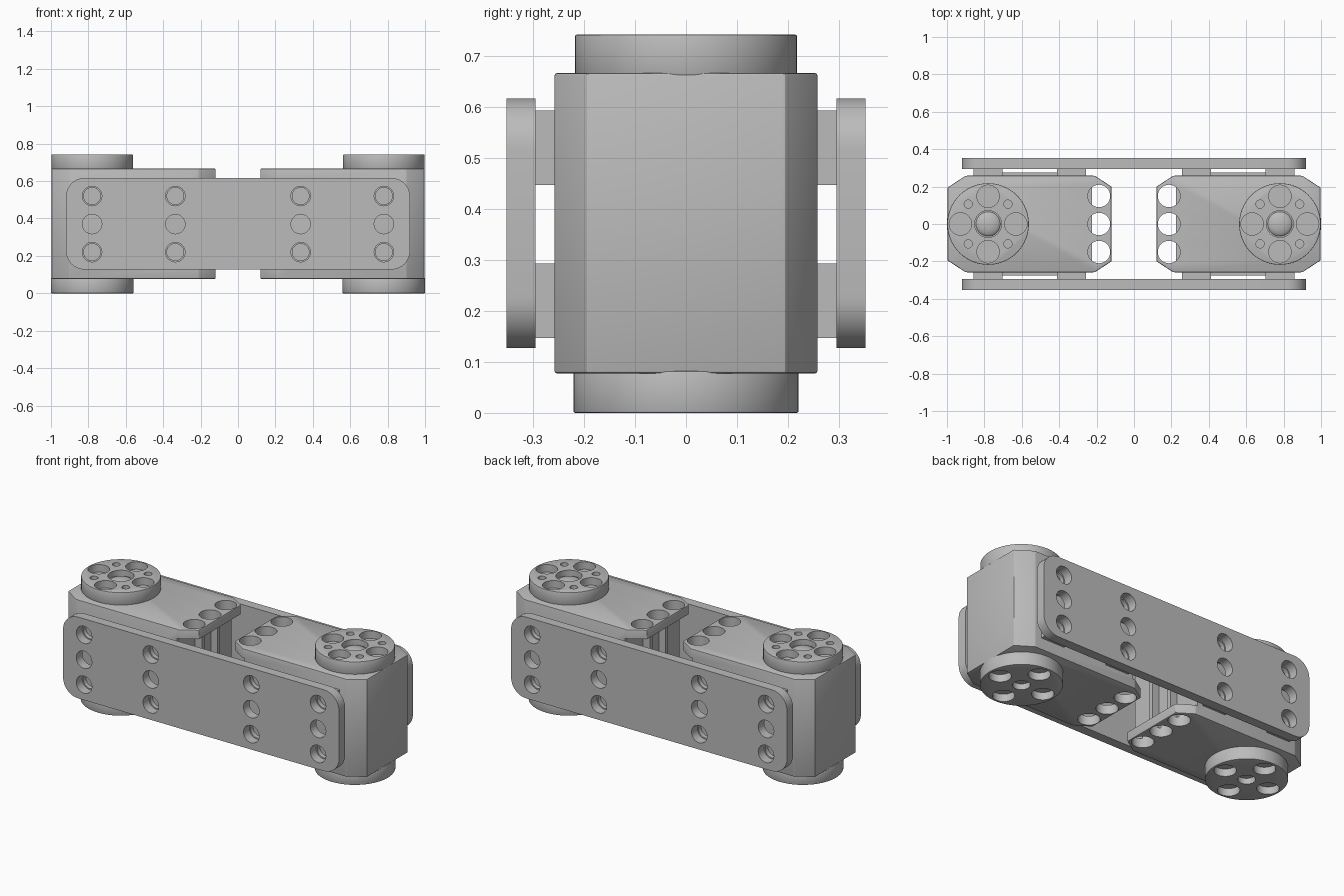
import bpy, bmesh
from math import cos, sin, pi, radians
from mathutils import Matrix

cube = bpy.data.objects.get("Cube")
if cube:
    bpy.data.objects.remove(cube, do_unlink=True)

grey = bpy.data.materials.new("satin grey")
grey.use_nodes = True
grey.diffuse_color = (0.5, 0.5, 0.5, 1)
grey.node_tree.nodes["Principled BSDF"].inputs["Base Color"].default_value = (0.5, 0.5, 0.5, 1)

BOTTOM, TOP = 0.077, 0.667          # housing faces
MID = (BOTTOM + TOP) / 2
AXLE = 0.78                         # disc centre along x
ROWS = (0.22, 0.37, 0.52)           # plate hole heights
COLS = (0.335, 0.78)                # plate hole positions along x


def finish(name, bm):
    bmesh.ops.recalc_face_normals(bm, faces=bm.faces)
    me = bpy.data.meshes.new(name)
    bm.to_mesh(me)
    bm.free()
    ob = bpy.data.objects.new(name, me)
    bpy.context.collection.objects.link(ob)
    me.materials.append(grey)
    return ob


def activate(ob):
    bpy.ops.object.select_all(action='DESELECT')
    ob.select_set(True)
    bpy.context.view_layer.objects.active = ob


def smooth(ob):
    activate(ob)
    bpy.ops.object.shade_smooth_by_angle(angle=radians(30))


def add_cyl(bm, x, y, z, r, depth, axis='Z', segs=32):
    turn = Matrix.Rotation(pi / 2, 4, 'X') if axis == 'Y' else Matrix()
    bmesh.ops.create_cone(bm, cap_ends=True, segments=segs, radius1=r, radius2=r,
                          depth=depth, matrix=Matrix.Translation((x, y, z)) @ turn)


def add_box(bm, x0, x1, y0, y1, z0, z1):
    m = Matrix.Translation(((x0 + x1) / 2, (y0 + y1) / 2, (z0 + z1) / 2))
    bmesh.ops.create_cube(bm, size=1, matrix=m @ Matrix.Diagonal(
        (abs(x1 - x0), abs(y1 - y0), abs(z1 - z0), 1)))


def prism(name, points, height):
    """Extrude a closed 3D outline along a vector."""
    bm = bmesh.new()
    face = bm.faces.new([bm.verts.new(p) for p in points])
    top = bmesh.ops.extrude_face_region(bm, geom=[face])
    verts = [v for v in top["geom"] if isinstance(v, bmesh.types.BMVert)]
    bmesh.ops.translate(bm, verts=verts, vec=height)
    return finish(name, bm)


def bevel(ob, width, segments=2):
    mod = ob.modifiers.new("edge", 'BEVEL')
    mod.width, mod.segments, mod.limit_method = width, segments, 'ANGLE'
    activate(ob)
    bpy.ops.object.modifier_apply(modifier=mod.name)


def cut(ob, cutter_bm):
    cutter = finish("cutter", cutter_bm)
    cutter.hide_render = True
    mod = ob.modifiers.new("cut", 'BOOLEAN')
    mod.operation, mod.object, mod.solver = 'DIFFERENCE', cutter, 'EXACT'
    activate(ob)
    bpy.ops.object.modifier_apply(modifier=mod.name)
    bpy.data.objects.remove(cutter, do_unlink=True)


def housing(side, s):
    # chamfered outline, mirrored in y
    half = [(0.12, 0.2), (0.21, 0.258), (0.9, 0.258), (0.997, 0.195)]
    outline = half + [(x, -y) for x, y in reversed(half)]
    ob = prism(side + "_housing", [(s * x, y, BOTTOM) for x, y in outline], (0, 0, TOP - BOTTOM))
    bevel(ob, 0.006)
    # open space between the two flanges
    gap = bmesh.new()
    add_box(gap, s * 0.05, s * 0.225, -0.4, 0.4, BOTTOM + 0.055, TOP - 0.055)
    cut(ob, gap)
    # flange holes
    holes = bmesh.new()
    for y in (-0.15, 0, 0.15):
        for z in (BOTTOM, TOP):
            add_cyl(holes, s * 0.187, y, z, 0.06, 0.14)
    cut(ob, holes)
    smooth(ob)
    # ribs on the inner wall
    bm = bmesh.new()
    for y in (-0.075, 0.075):
        add_box(bm, s * 0.18, s * 0.23, y - 0.013, y + 0.013, BOTTOM + 0.05, TOP - 0.05)
    finish(side + "_inner_ribs", bm)


def disc(side, s, name, z0, z1, r, outer_z, hub_r):
    bm = bmesh.new()
    add_cyl(bm, s * AXLE, 0, (z0 + z1) / 2, r, z1 - z0, segs=64)
    ob = finish(side + name, bm)
    bevel(ob, 0.004)
    bm = bmesh.new()
    add_cyl(bm, s * AXLE, 0, outer_z, hub_r, 0.07)
    for i in range(4):
        a = i * pi / 2
        add_cyl(bm, s * AXLE + 0.148 * cos(a), 0.148 * sin(a), outer_z, 0.06, 0.09)
        if name == "_top_disc":
            b = a + pi / 4
            add_cyl(bm, s * AXLE + 0.15 * cos(b), 0.15 * sin(b), outer_z, 0.022, 0.06, segs=20)
    cut(ob, bm)
    smooth(ob)


def hub_screw(side, s):
    # low dome at the bottom of the hub hole
    bm = bmesh.new()
    bmesh.ops.create_uvsphere(bm, u_segments=32, v_segments=16, radius=0.068,
                              matrix=Matrix.Translation((s * AXLE, 0, 0.7)) @ Matrix.Diagonal((1, 1, 0.4, 1)))
    smooth(finish(side + "_hub_screw", bm))


def mounts(side, s, end, t):
    # square pads behind the plate holes
    bm = bmesh.new()
    for x in COLS:
        for z in (ROWS[0], ROWS[2]):
            add_box(bm, s * (x - 0.078), s * (x + 0.078), t * 0.25, t * 0.296, z - 0.073, z + 0.073)
    ob = finish(side + end + "_mount_pads", bm)
    holes = bmesh.new()
    for x in COLS:
        for z in (ROWS[0], ROWS[2]):
            add_cyl(holes, s * x, t * 0.3, z, 0.045, 0.06, 'Y')
    cut(ob, holes)
    smooth(ob)
    # thin strips joining the pads
    bm = bmesh.new()
    for z in (ROWS[0], ROWS[2]):
        add_box(bm, s * 0.41, s * 0.705, t * 0.25, t * 0.275, z - 0.06, z + 0.06)
    finish(side + end + "_mount_strips", bm)


def plate(name, t):
    # rounded rectangle with a grid of holes
    r, pts = 0.1, []
    corners = [(0.82, 0.517), (-0.82, 0.517), (-0.82, 0.227), (0.82, 0.227)]
    for i, (cx, cz) in enumerate(corners):
        for k in range(9):
            a = (i + k / 8) * pi / 2
            pts.append((cx + r * cos(a), t * 0.295, cz + r * sin(a)))
    ob = prism(name, pts, (0, t * 0.057, 0))
    holes = bmesh.new()
    for s in (-1, 1):
        for x in COLS:
            for z in ROWS:
                add_cyl(holes, s * x, t * 0.32, z, 0.052, 0.12, 'Y')
    cut(ob, holes)
    smooth(ob)


for side, s in (("left", 1), ("right", -1)):
    housing(side, s)
    disc(side, s, "_top_disc", TOP - 0.005, 0.742, 0.218, 0.742, 0.072)
    disc(side, s, "_bottom_disc", 0, BOTTOM + 0.005, 0.221, 0, 0.047)
    hub_screw(side, s)
    mounts(side, s, "_front", -1)
    mounts(side, s, "_back", 1)
plate("front_plate", -1)
plate("back_plate", 1)
